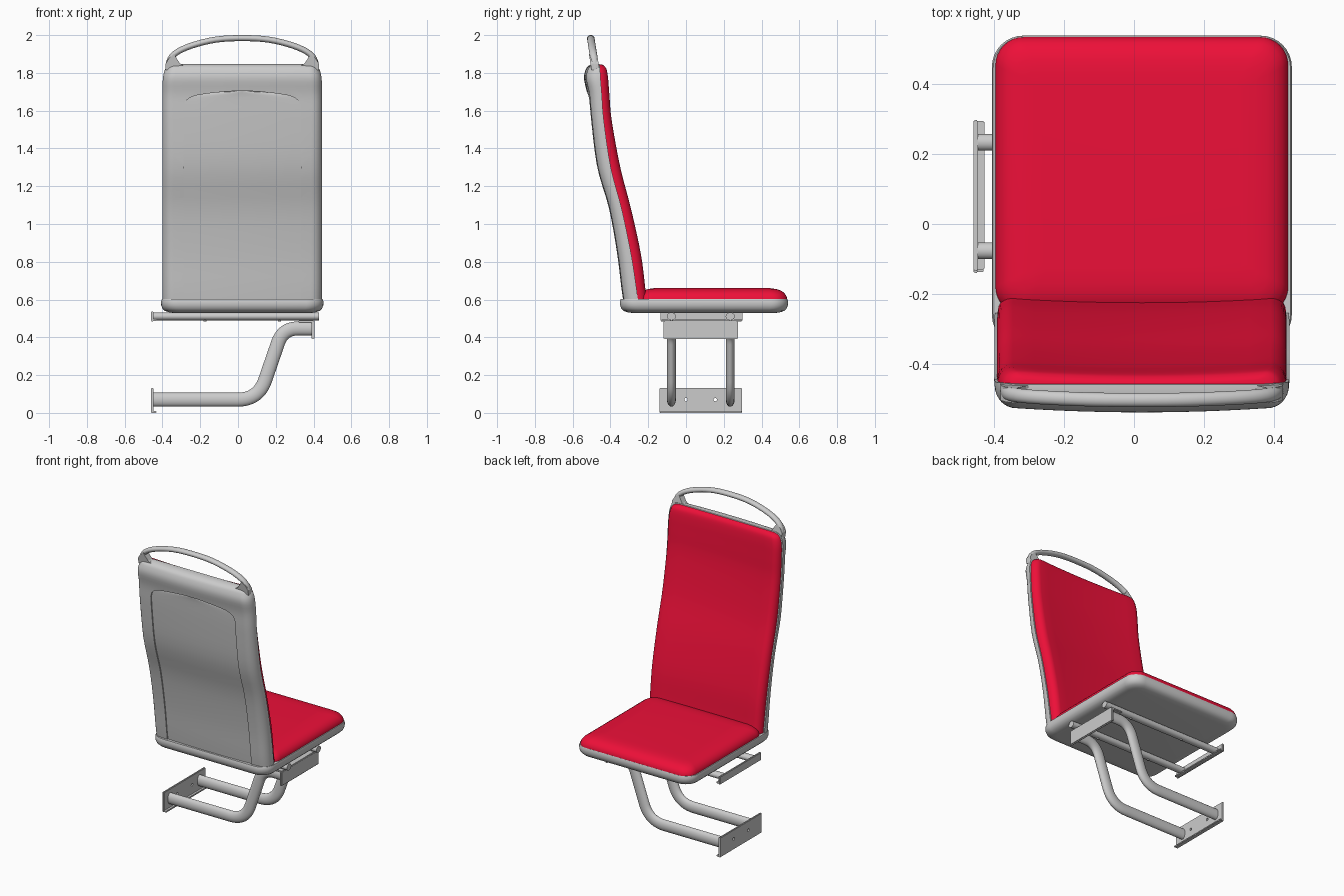
import bpy, bmesh
from math import sin, cos, pi
from mathutils import Vector

if "Cube" in bpy.data.objects:
    bpy.data.objects.remove(bpy.data.objects["Cube"])

CX = 0.0225  # centre line of the seat in x
red = bpy.data.materials.new("red_fabric")
red.diffuse_color = (0.85, 0.005, 0.04, 1)
red.use_nodes = True
red.node_tree.nodes["Principled BSDF"].inputs["Base Color"].default_value = red.diffuse_color


def finish(bm, name, mat=None, smooth=True):
    bmesh.ops.recalc_face_normals(bm, faces=bm.faces)
    me = bpy.data.meshes.new(name)
    bm.to_mesh(me)
    bm.free()
    ob = bpy.data.objects.new(name, me)
    bpy.context.collection.objects.link(ob)
    if mat:
        me.materials.append(mat)
    if smooth:
        shade(ob)
    return ob


def shade(ob):
    bpy.ops.object.select_all(action='DESELECT')
    ob.select_set(True)
    bpy.context.view_layer.objects.active = ob
    bpy.ops.object.shade_smooth_by_angle(angle=0.6)


def loft(name, rings, mat=None, smooth=True):
    bm = bmesh.new()
    vs = [[bm.verts.new(p) for p in r] for r in rings]
    n = len(vs[0])
    for a, b in zip(vs, vs[1:]):
        for i in range(n):
            j = (i + 1) % n
            bm.faces.new((a[i], a[j], b[j], b[i]))
    bm.faces.new(vs[0])
    bm.faces.new(vs[-1])
    return finish(bm, name, mat, smooth)


def catmull(pts, sub=4):
    out = []
    for i in range(len(pts) - 1):
        p0, p1, p2, p3 = (pts[max(i - 1, 0)], pts[i], pts[i + 1], pts[min(i + 2, len(pts) - 1)])
        for s in range(sub):
            t = s / sub
            out.append(tuple(b + 0.5 * t * (c - a + t * (2*a - 5*b + 4*c - d + t * (3*(b - c) + d - a)))
                             for a, b, c, d in zip(p0, p1, p2, p3)))
    return out + [tuple(pts[-1])]


def rounded(pts, cut, n=10):
    """Polyline with its corners replaced by smooth bends."""
    pts = [Vector(p) for p in pts]
    out = [pts[0]]
    for i in range(1, len(pts) - 1):
        p, c = pts[i], cut[i - 1]
        a = p + (pts[i - 1] - p).normalized() * c
        b = p + (pts[i + 1] - p).normalized() * c
        out += [a.lerp(p, k / n).lerp(p.lerp(b, k / n), k / n) for k in range(n + 1)]
    return out + [pts[-1]]


def tube(name, path, ry, rn, n=20):
    """Sweep an ellipse (ry along y, rn across the path)."""
    path = [Vector(p) for p in path]
    rings = []
    for i, p in enumerate(path):
        t = (path[min(i + 1, len(path) - 1)] - path[max(i - 1, 0)]).normalized()
        nrm = t.cross(Vector((0, 1, 0))).normalized()
        side = nrm.cross(t)
        rings.append([p + side * ry * cos(2*pi*k/n) + nrm * rn * sin(2*pi*k/n) for k in range(n)])
    return loft(name, rings)


def box(name, lo, hi, bevel=0.0):
    bm = bmesh.new()
    bmesh.ops.create_cube(bm, size=1)
    for v in bm.verts:
        v.co = [(l + h) / 2 + c * (h - l) for l, h, c in zip(lo, hi, v.co)]
    if bevel:
        bmesh.ops.bevel(bm, geom=bm.edges[:], offset=bevel, segments=2, affect='EDGES')
    return finish(bm, name)


def cut(ob, cutter):
    m = ob.modifiers.new("cut", 'BOOLEAN')
    m.operation, m.solver, m.object = 'DIFFERENCE', 'EXACT', cutter
    bpy.context.view_layer.objects.active = ob
    bpy.ops.object.modifier_apply(modifier="cut")
    bpy.data.objects.remove(cutter)
    shade(ob)


def pad_ring(z, yflat, yround, hw, r, bulge, flat_bulge=0.0):
    """Horizontal slice: straight side at yflat, rounded side at yround."""
    s = 1 if yround > yflat else -1
    r = min(r, abs(yround - yflat) * 0.9)
    half = [(hw - r + r * cos(a * pi / 16), yround - s * r + s * r * sin(a * pi / 16)) for a in range(9)]
    half += [((hw - r) * k / 6, yround + bulge * (1 - (k / 6) ** 2)) for k in range(5, -1, -1)]
    half = [(hw * k / 6, yflat + flat_bulge * (1 - (k / 6) ** 2)) for k in range(7)] + half
    left = [(-x, y) for x, y in half[-2:0:-1]]
    return [(CX + x, y, z) for x, y in half + left]


# Backrest profile: z, rear, seam, front, half width
back = catmull([(.56, -.335, -.25, -.20, .42), (.66, -.35, -.262, -.215, .422),
                (.84, -.372, -.29, -.238, .423), (1.08, -.415, -.34, -.29, .423),
                (1.30, -.478, -.398, -.347, .423), (1.55, -.51, -.435, -.393, .423),
                (1.68, -.522, -.445, -.405, .423), (1.77, -.54, -.452, -.412, .42),
                (1.82, -.53, -.455, -.42, .408), (1.84, -.512, -.457, -.432, .388),
                (1.848, -.49, -.46, -.445, .36)])
shell = loft("backrest_shell", [pad_ring(z, m, b + .012, w, .06, -.012) for z, b, m, f, w in back])
loft("backrest_cushion", [pad_ring(z - .004, m - .012, f, w - .008, .045, -.012)
                          for z, b, m, f, w in back], red)


# Recessed panel in the rear of the backrest
def rear(z):
    for p, q in zip(back, back[1:]):
        if p[0] <= z <= q[0]:
            return p[1] + (q[1] - p[1]) * (z - p[0]) / (q[0] - p[0])


outline = [(.6 + .06 * k, .31) for k in range(18)]
outline += [(1.65, .30), (1.668, .28), (1.68, .25), (1.69, .19), (1.70, .10), (1.704, .04)]
cut(shell, loft("panel_cutter", [pad_ring(z, rear(z) + .016, rear(z) - .1, w, .01, 0, -.008)
                                 for z, w in outline]))


# Seat pan and cushion from stacked rounded rectangles
def rect_ring(z, y0, y1, hw, inset, r):
    r = max(r - inset * .5, .02)
    ring = []
    for q, (sx, cy) in enumerate([(1, y1 - inset - r), (-1, y1 - inset - r),
                                  (-1, y0 + inset + r), (1, y0 + inset + r)]):
        for k in range(9):
            a = (q + k / 8) * pi / 2
            ring.append((CX + sx * (hw - inset - r) + r * cos(a), cy + r * sin(a), z))
    return ring


loft("seat_pan", [rect_ring(z, -.35, .54, .43, i, .09) for z, i in
                  [(.53, .06), (.533, .04), (.54, .02), (.553, .007), (.57, .001), (.59, 0), (.602, .004)]])
loft("seat_cushion", [rect_ring(z, -.26, .536, .42, i, .08) for z, i in
                      [(.595, 0), (.608, .001), (.622, .006), (.636, .017), (.648, .035),
                       (.656, .06), (.66, .09), (.662, .13)]], red)

# Grab handle over the backrest
arch = [(.39, 1.80), (.386, 1.86), (.352, 1.905), (.27, 1.944), (.14, 1.976), (0, 1.984)]
arch += [(-x, z) for x, z in arch[-2::-1]]
tube("grab_handle", [(CX + x, -.475 - (z - 1.8) * .16, z) for x, z in catmull(arch)], .02, .016)
for s, side in ((1, "right"), (-1, "left")):
    tri = [(.405, 1.815), (.305, 1.835), (.33, 1.85), (.362, 1.90), (.39, 1.875), (.405, 1.85)]
    loft("handle_gusset_" + side, [[(CX + s * x, y - (z - 1.8) * .16, z) for x, z in tri]
                                   for y in (-.498, -.455)], smooth=False)

# Legs, rails and rail bolts
leg = rounded([(-.45, 0, .07), (.108, 0, .07), (.238, 0, .447), (.40, 0, .447)], [.11, .08])
for side, y in (("rear", -.077), ("front", .234)):
    tube("leg_" + side, [p + Vector((0, y, 0)) for p in leg], .0235, .037)
    tube("rail_" + side, [(-.45, y, .511), (.43, y, .511)], .024, .021)
    for x in (-.175, .22):
        tube("rail_bolt", [(x, y, .483), (x, y, .53)], .007, .007, 8)

# Bracket joining the legs to the rails
box("bracket_plate", (.39, -.12, .39), (.405, .275, .488), .005)
box("bracket_top", (.32, -.115, .478), (.404, .27, .49), .003)

# Wall mounts: upper bar and lower plate with bolt holes
box("upper_wall_bar", (-.46, -.135, .485), (-.447, .298, .538), .003)
box("upper_wall_flange", (-.455, -.13, .487), (-.429, .295, .497), .002)
plate = box("lower_wall_plate", (-.46, -.14, 0), (-.447, .297, .132), .003)
flange = box("lower_wall_flange", (-.455, -.138, 0), (-.431, .295, .01), .002)
for y in (0, .155):
    cut(plate, tube("hole_cutter", [(-.5, y, .07), (-.4, y, .07)], .009, .009, 12))
